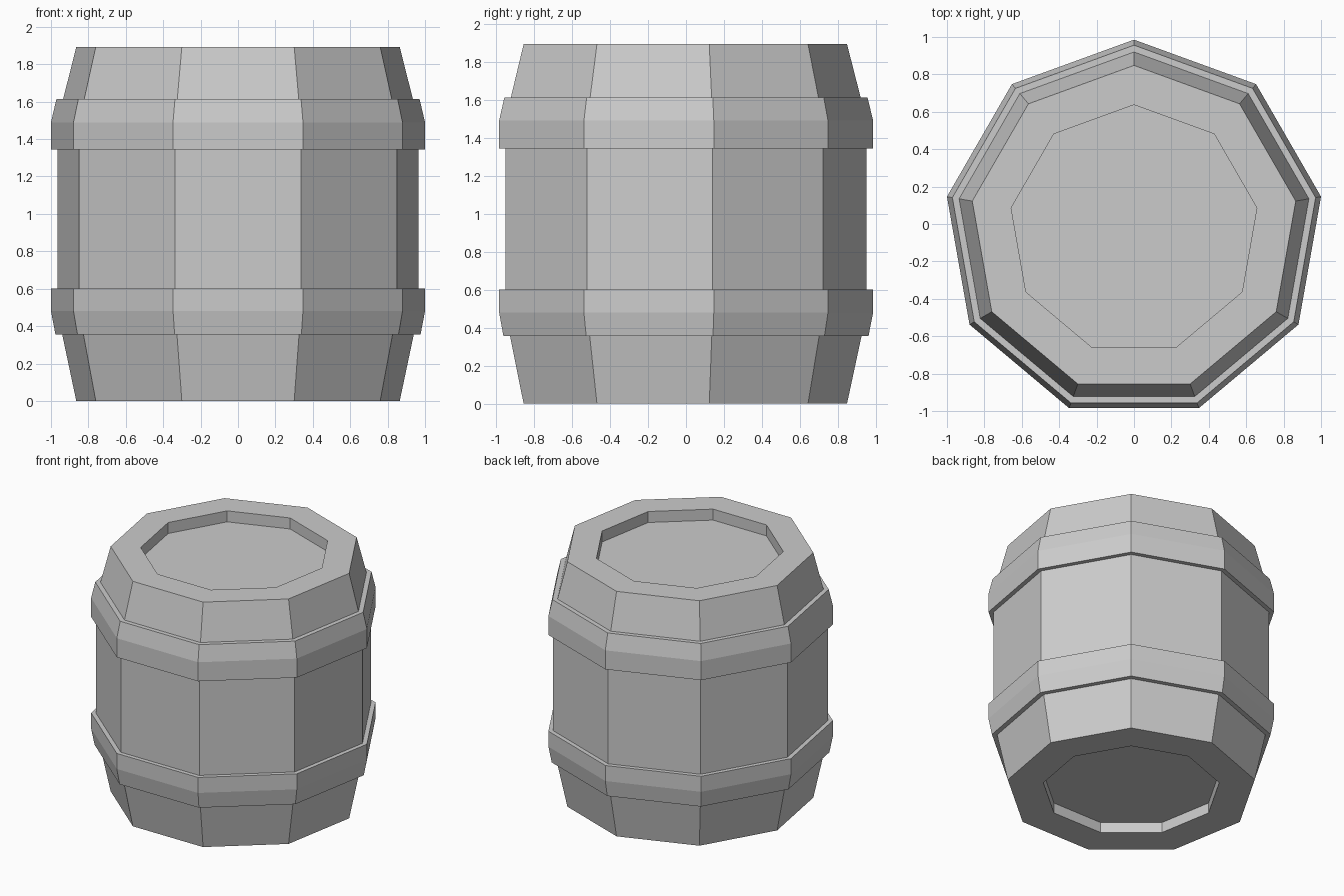
import bpy
import bmesh
from math import cos, sin, pi

SIDES = 9
CENTRE_Y = -0.03

cube = bpy.data.objects.get("Cube")
if cube:
    bpy.data.objects.remove(cube, do_unlink=True)

# Single plain grey
grey = bpy.data.materials.new("plain_grey")
grey.use_nodes = True
grey.diffuse_color = (0.6, 0.6, 0.6, 1)
grey.node_tree.nodes["Principled BSDF"].inputs["Base Color"].default_value = (0.6, 0.6, 0.6, 1)


def lathe(name, profile, closed=False):
    """Turn a (radius, height) profile into a nine-sided solid, one corner to the back."""
    bm = bmesh.new()
    rings = []
    for radius, z in profile:
        ring = []
        for k in range(SIDES):
            a = pi / 2 + 2 * pi * k / SIDES
            ring.append(bm.verts.new((radius * cos(a), CENTRE_Y + radius * sin(a), z)))
        rings.append(ring)
    pairs = list(zip(rings, rings[1:]))
    if closed:
        pairs.append((rings[-1], rings[0]))
    else:
        bm.faces.new(rings[0])
        bm.faces.new(rings[-1])
    for low, high in pairs:
        for k in range(SIDES):
            n = (k + 1) % SIDES
            bm.faces.new((low[k], low[n], high[n], high[k]))
    bmesh.ops.recalc_face_normals(bm, faces=bm.faces)
    mesh = bpy.data.meshes.new(name)
    bm.to_mesh(mesh)
    bm.free()
    mesh.materials.append(grey)
    obj = bpy.data.objects.new(name, mesh)
    bpy.context.collection.objects.link(obj)
    return obj


# Barrel body with a recessed panel at each end
lathe("barrel_body", [
    (0.625, 0.08), (0.625, 0), (0.878, 0),
    (0.981, 0.48), (0.981, 1.49),
    (0.878, 1.893), (0.667, 1.893), (0.667, 1.808),
])

# Hoops bent over the shoulders of the body
lathe("lower_hoop", [
    (0.93, 0.355), (0.991, 0.355), (1.0154, 0.48), (1.0154, 0.6), (0.96, 0.6),
], closed=True)
lathe("upper_hoop", [
    (0.96, 1.343), (1.0154, 1.343), (1.0154, 1.49), (0.986, 1.613), (0.93, 1.613),
], closed=True)
